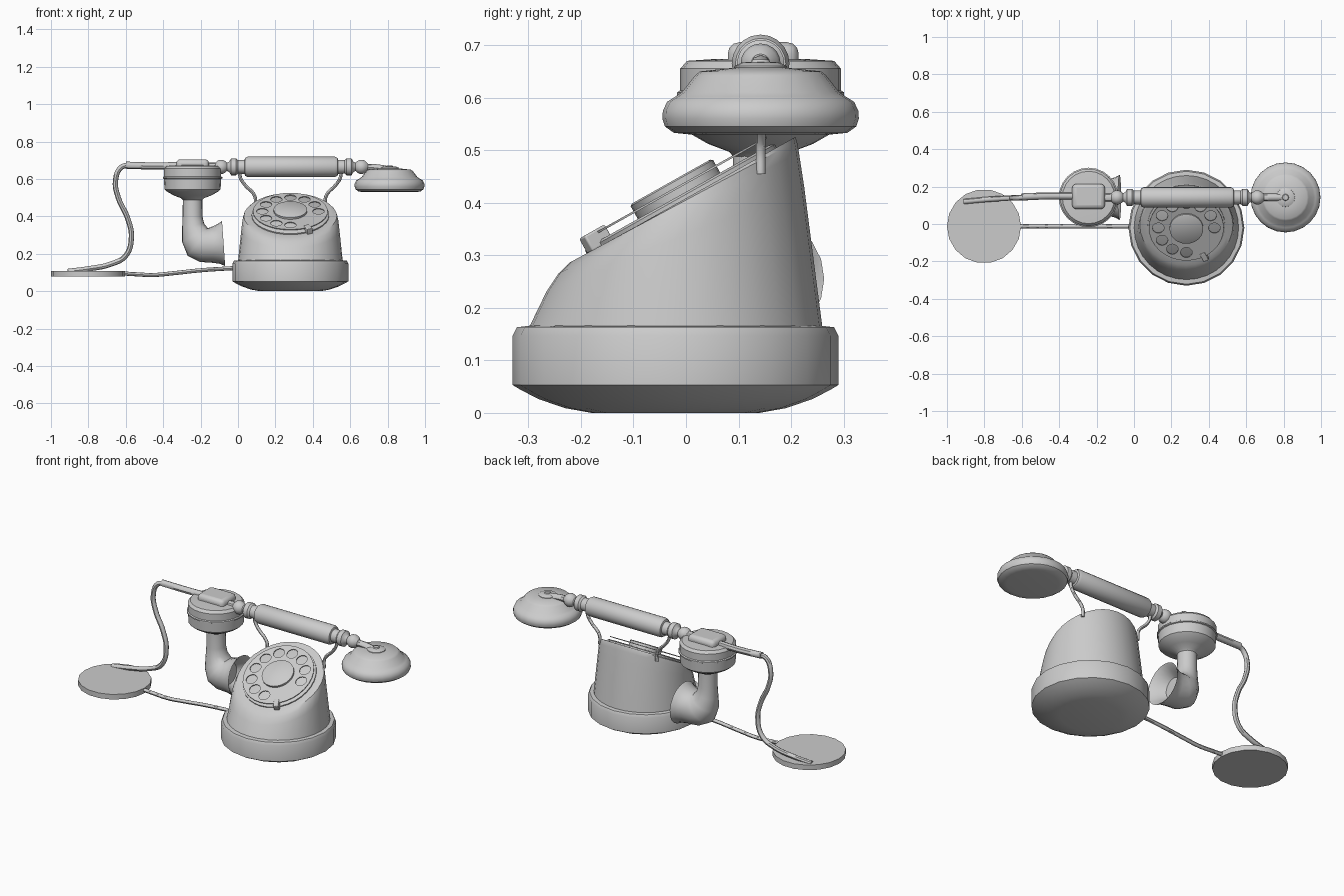
import bpy, bmesh
from math import sin, cos, pi, radians
from mathutils import Vector, Matrix

if "Cube" in bpy.data.objects:
    bpy.data.objects.remove(bpy.data.objects["Cube"])


def activate(ob):
    bpy.ops.object.select_all(action='DESELECT')
    ob.select_set(True)
    bpy.context.view_layer.objects.active = ob


def smooth(ob, angle=35):
    activate(ob)
    bpy.ops.object.shade_smooth_by_angle(angle=radians(angle))
    return ob


def loft(name, rings, matrix=Matrix(), angle=35):
    """Skin a list of equal-length closed rings and cap both ends."""
    bm = bmesh.new()
    rows = [[bm.verts.new(matrix @ Vector(p)) for p in ring] for ring in rings]
    n = len(rows[0])
    for a, b in zip(rows, rows[1:]):
        for i in range(n):
            j = (i + 1) % n
            bm.faces.new((a[i], a[j], b[j], b[i]))
    bm.faces.new(rows[0][::-1])
    bm.faces.new(rows[-1])
    bmesh.ops.recalc_face_normals(bm, faces=bm.faces)
    mesh = bpy.data.meshes.new(name)
    bm.to_mesh(mesh)
    bm.free()
    ob = bpy.data.objects.new(name, mesh)
    bpy.context.collection.objects.link(ob)
    return smooth(ob, angle)


def circle(r, z, n):
    return [(r * cos(2 * pi * i / n), r * sin(2 * pi * i / n), z) for i in range(n)]


def lathe(name, profile, matrix, n=24, angle=35):
    """Revolve (radius, height) points around the local z axis."""
    return loft(name, [circle(r, z, n) for r, z in profile], matrix, angle)


def tube(name, points, radius):
    cu = bpy.data.curves.new(name, 'CURVE')
    cu.dimensions = '3D'
    cu.bevel_depth, cu.bevel_resolution, cu.resolution_u = radius, 2, 6
    cu.use_fill_caps = True
    sp = cu.splines.new('BEZIER')
    sp.bezier_points.add(len(points) - 1)
    for bp, p in zip(sp.bezier_points, points):
        bp.co = p
        bp.handle_left_type = bp.handle_right_type = 'AUTO'
    ob = bpy.data.objects.new(name, cu)
    bpy.context.collection.objects.link(ob)
    activate(ob)
    bpy.ops.object.convert(target='MESH')
    return smooth(bpy.context.object, 45)


def box(name, size, matrix, bevel):
    bm = bmesh.new()
    bmesh.ops.create_cube(bm, size=1, matrix=matrix @ Matrix.Diagonal((*size, 1)))
    mesh = bpy.data.meshes.new(name)
    bm.to_mesh(mesh)
    bm.free()
    ob = bpy.data.objects.new(name, mesh)
    bpy.context.collection.objects.link(ob)
    m = ob.modifiers.new('bevel', 'BEVEL')
    m.width, m.segments = bevel, 3
    return smooth(ob, 40)


T = Matrix.Translation
CX = 0.28            # telephone centre
HY, HZ = 0.142, 0.665  # handset axis

# Base
lathe('base', [(.16, 0), (.21, .009), (.26, .026), (.295, .044), (.31, .053),
               (.31, .147), (.302, .163), (.27, .167)], T((CX, -.02, 0)), 20)

# Body: tapering rings that tilt toward the sloped face
def tilted_ring(front, back, rx, n=32):
    (y0, z0), (y1, z1) = front, back
    ring = []
    for i in range(n):
        a = 2 * pi * i / n
        t = (1 + sin(a)) / 2
        ring.append((CX + rx * cos(a), y0 + (y1 - y0) * t, z0 + (z1 - z0) * t))
    return ring

loft('body', [tilted_ring((-.30, .16), (.26, .16), .28),
              tilted_ring((-.265, .232), (.225, .43), .262),
              tilted_ring((-.243, .265), (.215, .495), .256),
              tilted_ring((-.22, .287), (.211, .518), .249),
              tilted_ring((-.19, .302), (.208, .525), .235)], angle=30)

# Dial: plate, raised hub, finger wheel with holes, finger stop
DIAL = T((CX, .01, .4125)) @ Matrix.Rotation(radians(29.3), 4, 'X') @ T((0, -.02, 0))
lathe('dial_plate', [(.207, -.01), (.207, .008), (.2, .012)], DIAL, 32)
lathe('dial_hub', [(.09, 0), (.09, .04), (.085, .043)], DIAL, 24)

cu = bpy.data.curves.new('finger_wheel', 'CURVE')
cu.dimensions, cu.fill_mode, cu.extrude = '2D', 'BOTH', .002
holes = [(.15 * cos(radians(270 - 30 * i)), .15 * sin(radians(270 - 30 * i)), .031, 16)
         for i in range(10)]
for x, y, r, n in [(0, 0, .2, 32)] + holes:
    sp = cu.splines.new('POLY')
    sp.points.add(n - 1)
    sp.use_cyclic_u = True
    for pt, p in zip(sp.points, circle(r, 0, n)):
        pt.co = (p[0] + x, p[1] + y, 0, 1)
wheel = bpy.data.objects.new('finger_wheel', cu)
bpy.context.collection.objects.link(wheel)
wheel.matrix_world = DIAL @ T((0, 0, .027))
activate(wheel)
bpy.ops.object.convert(target='MESH')

box('finger_stop', (.03, .05, .034), DIAL @ T((.095, -.178, .017))
    @ Matrix.Rotation(radians(25), 4, 'Z'), .004)

# Cradle hooks, mirrored about the telephone centre
for side, label in ((-1, 'left'), (1, 'right')):
    tube(label + '_cradle_hook',
         [(CX + side * dx, HY, z) for dx, z in
          ((.27, .675), (.268, .61), (.24, .565), (.2, .525), (.188, .5), (.188, .455))], .009)

# Handset grip: turned bar with collars and end balls
half = [(0, .055), (.233, .055), (.247, .048), (.25, .038), (.285, .036), (.295, .045),
        (.322, .045), (.332, .028), (.344, .022), (.352, .03), (.365, .037),
        (.38, .038), (.395, .033), (.41, .018)]
bar = [(r, -t) for t, r in half[:0:-1]] + [(r, t) for t, r in half[1:]]
lathe('handset_grip', bar, T((.285, HY, HZ)) @ Matrix.Rotation(pi / 2, 4, 'Y'), 20)

# Earpiece with arm and screw cap
EAR = T((.81, HY, 0))
lathe('earpiece', [(.135, .53), (.165, .533), (.182, .545), (.187, .56), (.186, .575),
                   (.178, .592), (.162, .602), (.15, .61), (.125, .642), (.115, .65),
                   (.05, .657)], EAR)
lathe('earpiece_cap', [(.052, .645), (.05, .66), (.035, .667), (.018, .668), (.015, .673)],
      EAR, 16)
tube('earpiece_arm', [(.67, HY, .662), (.73, HY, .66), (.79, HY, .652)], .02)

# Transmitter housing with top block
MIC = T((-.243, HY, 0))
lathe('transmitter', [(.045, .48), (.06, .497), (.1, .512), (.135, .532), (.15, .545),
                      (.153, .6), (.159, .603), (.159, .61), (.153, .614), (.153, .655),
                      (.14, .67), (.08, .674)], MIC)
box('transmitter_block', (.175, .135, .065), T((-.243, .147, .673)), .022)
tube('transmitter_arm', [(-.17, HY, .665), (-.12, HY, .665), (-.08, HY, .665)], .024)

# Mouthpiece horn: rings (x, z, radius, heading) turning from down to sideways
horn = [(-.243, .5, .052, 0), (-.243, .4, .053, 0), (-.24, .35, .06, 12),
        (-.23, .3, .078, 28), (-.21, .265, .096, 52), (-.175, .25, .098, 72),
        (-.13, .252, .1, 86), (-.1, .254, .108, 93), (-.077, .255, .121, 94),
        (-.083, .255, .112, 94), (-.115, .255, .085, 92), (-.15, .255, .06, 90)]
rings = []
for x, z, r, h in horn:
    h = radians(h)
    rings.append([(x + r * cos(a) * cos(h), HY + r * sin(a), z + r * cos(a) * sin(h))
                  for a in (2 * pi * i / 20 for i in range(20))])
loft('mouthpiece_horn', rings, angle=40)

# Cords, floor plate
tube('cord_sleeve', [(-.3, .15, .672), (-.46, .15, .67), (-.6, .145, .674)], .019)
tube('handset_cord', [(-.58, .145, .675), (-.625, .14, .662), (-.655, .14, .59), (-.64, .5, .5),
                      (-.59, .14, .39), (-.57, .14, .29), (-.6, .14, .19), (-.68, .138, .145),
                      (-.8, .13, .12), (-.91, .12, .106)][:3]
     + [(-.64, .14, .5), (-.59, .14, .39), (-.57, .14, .29), (-.6, .14, .19),
        (-.68, .138, .145), (-.8, .13, .12), (-.91, .12, .106)], .014)
tube('line_cord', [(-.65, -.012, .098), (-.55, -.012, .091), (-.45, -.012, .087),
                   (-.35, -.012, .096), (-.2, -.012, .112), (0, -.012, .125)], .011)
lathe('wall_plate', [(.198, .078), (.198, .108)], T((-.802, -.012, 0)), 18)
